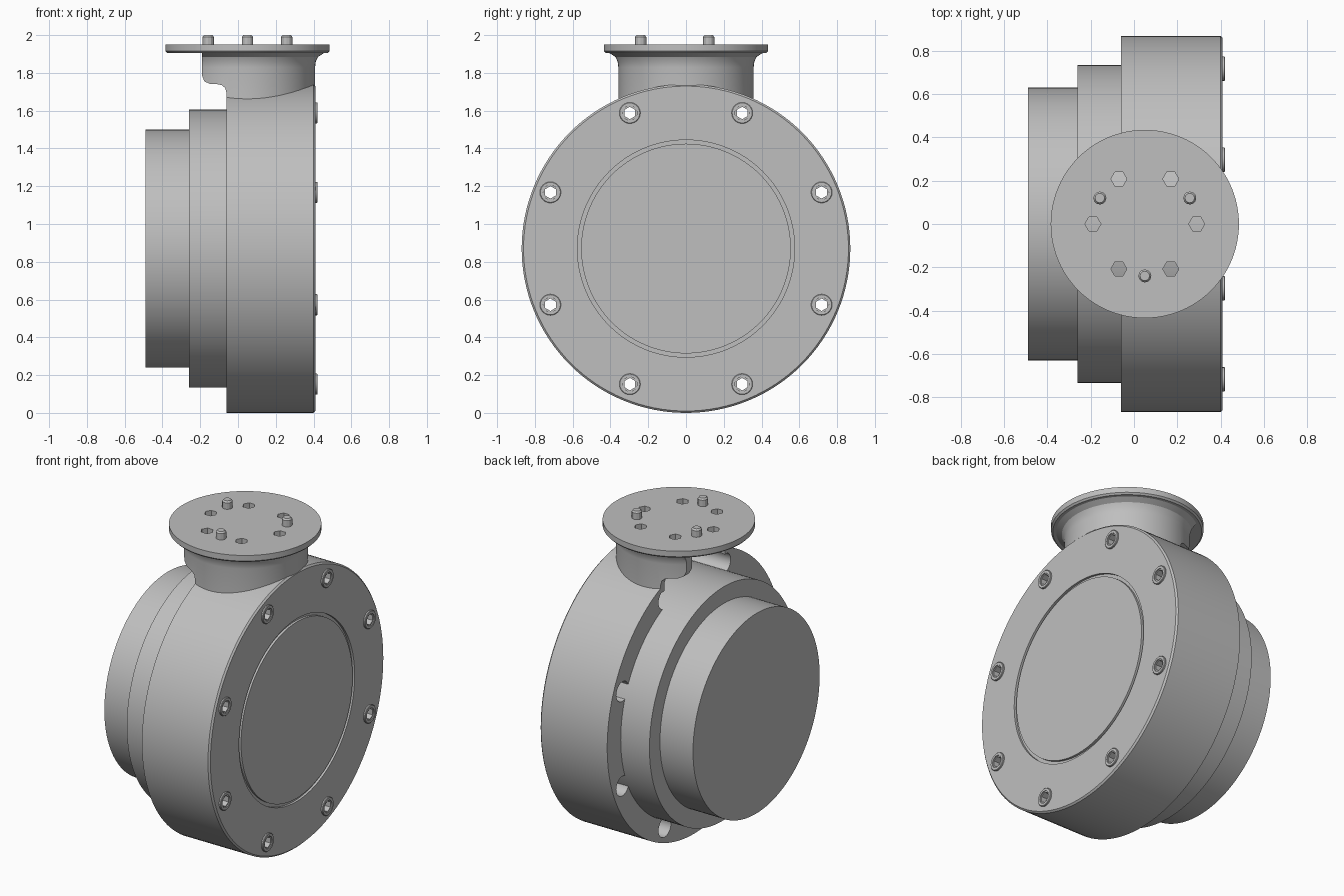
import bpy, bmesh, math
from mathutils import Matrix, Vector

if "Cube" in bpy.data.objects:
    bpy.data.objects.remove(bpy.data.objects["Cube"], do_unlink=True)

grey = bpy.data.materials.new("cast_grey")
grey.use_nodes = True
colour = (0.52, 0.52, 0.52, 1)
grey.diffuse_color = colour
grey.node_tree.nodes["Principled BSDF"].inputs["Base Color"].default_value = colour

AXIS_Z = 0.87        # height of the drum axis
NECK_X = 0.05        # centre of the neck and flange
BOLT_RADIUS = 0.777
ALONG_X = Matrix.Translation((0, 0, AXIS_Z)) @ Matrix.Rotation(math.pi / 2, 4, 'Y')
UPRIGHT = Matrix.Translation((NECK_X, 0, 0))


def finish(name, bm):
    bmesh.ops.remove_doubles(bm, verts=bm.verts, dist=1e-5)
    bmesh.ops.recalc_face_normals(bm, faces=bm.faces)
    mesh = bpy.data.meshes.new(name)
    bm.to_mesh(mesh)
    bm.free()
    mesh.materials.append(grey)
    obj = bpy.data.objects.new(name, mesh)
    bpy.context.collection.objects.link(obj)
    return obj


def lathe(name, profile, frame, steps=96, centres=((0, 0),), closed=False):
    """Turn a (radius, height) profile round the frame's z axis at each centre."""
    bm = bmesh.new()
    for cx, cy in centres:
        verts = [bm.verts.new((r, 0, h)) for r, h in profile]
        edges = [bm.edges.new(pair) for pair in zip(verts, verts[1:])]
        if closed:
            edges.append(bm.edges.new((verts[-1], verts[0])))
        new = set(bm.verts)
        ret = bmesh.ops.spin(bm, geom=verts + edges, cent=(0, 0, 0), axis=(0, 0, 1),
                             angle=math.tau, steps=steps, use_merge=True)
        part = verts + [v for v in bm.verts if v not in new]
        bmesh.ops.translate(bm, verts=list(set(part)), vec=(cx, cy, 0))
    bmesh.ops.transform(bm, matrix=frame, verts=bm.verts)
    return finish(name, bm)


def rod(name, radius, low, high, frame, steps, centres=((0, 0),)):
    return lathe(name, [(0, low), (radius, low), (radius, high), (0, high)],
                 frame, steps, centres)


def ring(count, radius, start):
    return [(radius * math.cos(start + i * math.tau / count),
             radius * math.sin(start + i * math.tau / count)) for i in range(count)]


def cut(obj, *cutters):
    bpy.context.view_layer.objects.active = obj
    for cutter in cutters:
        mod = obj.modifiers.new("cut", 'BOOLEAN')
        mod.operation = 'DIFFERENCE'
        mod.solver = 'EXACT'
        mod.object = cutter
        bpy.ops.object.modifier_apply(modifier=mod.name)


bolts = ring(8, BOLT_RADIUS, math.pi / 8)

# Stepped drum
drum = lathe("stepped_drum", [(0, -.49), (.63, -.49), (.63, -.26), (.735, -.26),
                              (.735, .36), (0, .36)], ALONG_X, 128)

# Housing with a grooved front cover
housing = lathe("housing", [(0, .41), (.555, .41), (.555, .395), (.575, .395), (.575, .41),
                            (.86, .41), (.87, .40), (.87, -.06), (.73, -.06),
                            (.73, .35), (0, .35)], ALONG_X, 128)

# Raised bolt collars
collars = lathe("bolt_collars", [(.038, .39), (.056, .39), (.056, .418), (.053, .421), (.038, .421)],
                ALONG_X, 24, bolts, closed=True)
sleeves = lathe("bolt_sockets", [(.033, .36), (.042, .36), (.042, .416), (.033, .416)],
                ALONG_X, 6, bolts, closed=True)

# Neck, flared under the flange
neck = lathe("neck", [(.32, 1.64), (.358, 1.64), (.358, 1.83), (.362, 1.86), (.374, 1.885),
                      (.41, 1.908), (.32, 1.908)], UPRIGHT, 96, closed=True)

# Flange plate with hexagonal holes
flange = lathe("flange", [(0, 1.905), (.425, 1.905), (.435, 1.915), (.435, 1.95), (0, 1.95)],
               UPRIGHT, 96)

# Locating pins
pins = lathe("locating_pins", [(0, 1.91), (.03, 1.91), (.03, 1.99), (.022, 2.0), (0, 2.0)],
             UPRIGHT, 12, ring(3, .24, math.pi / 6))

# Cutters
pockets = rod("pocket_cutter", .062, -.2, .3, ALONG_X, 24, bolts)
holes = rod("bolt_hole_cutter", .037, .2, .6, ALONG_X, 6, bolts)
bore = rod("bore_cutter", .321, 1.3, 2.1, UPRIGHT, 64)
flange_holes = rod("flange_hole_cutter", .037, 1.8, 2.1, UPRIGHT, 6, ring(6, .24, 0))

# Rounded notch that opens the neck towards the drum
outline = [(-.6, 1.5), (-.06, 1.5), (-.06, 1.69), (-.068, 1.72), (-.085, 1.735), (-.11, 1.74),
           (-.15, 1.742), (-.178, 1.755), (-.19, 1.785), (-.19, 1.93), (-.6, 1.93)]
bm = bmesh.new()
face = bm.faces.new([bm.verts.new((x, -.6, z)) for x, z in outline])
side = bmesh.ops.extrude_face_region(bm, geom=[face])["geom"]
bmesh.ops.translate(bm, vec=Vector((0, 1.2, 0)),
                    verts=[v for v in side if isinstance(v, bmesh.types.BMVert)])
notch = finish("notch_cutter", bm)

cut(housing, pockets, holes, bore)
cut(neck, notch)
cut(flange, flange_holes)
for helper in (pockets, holes, bore, flange_holes, notch):
    bpy.data.objects.remove(helper, do_unlink=True)

# Smooth round walls, keep edges crisp
for obj in (drum, housing, collars, neck, flange):
    bpy.ops.object.select_all(action='DESELECT')
    obj.select_set(True)
    bpy.context.view_layer.objects.active = obj
    bpy.ops.object.shade_smooth_by_angle(angle=math.radians(30))
